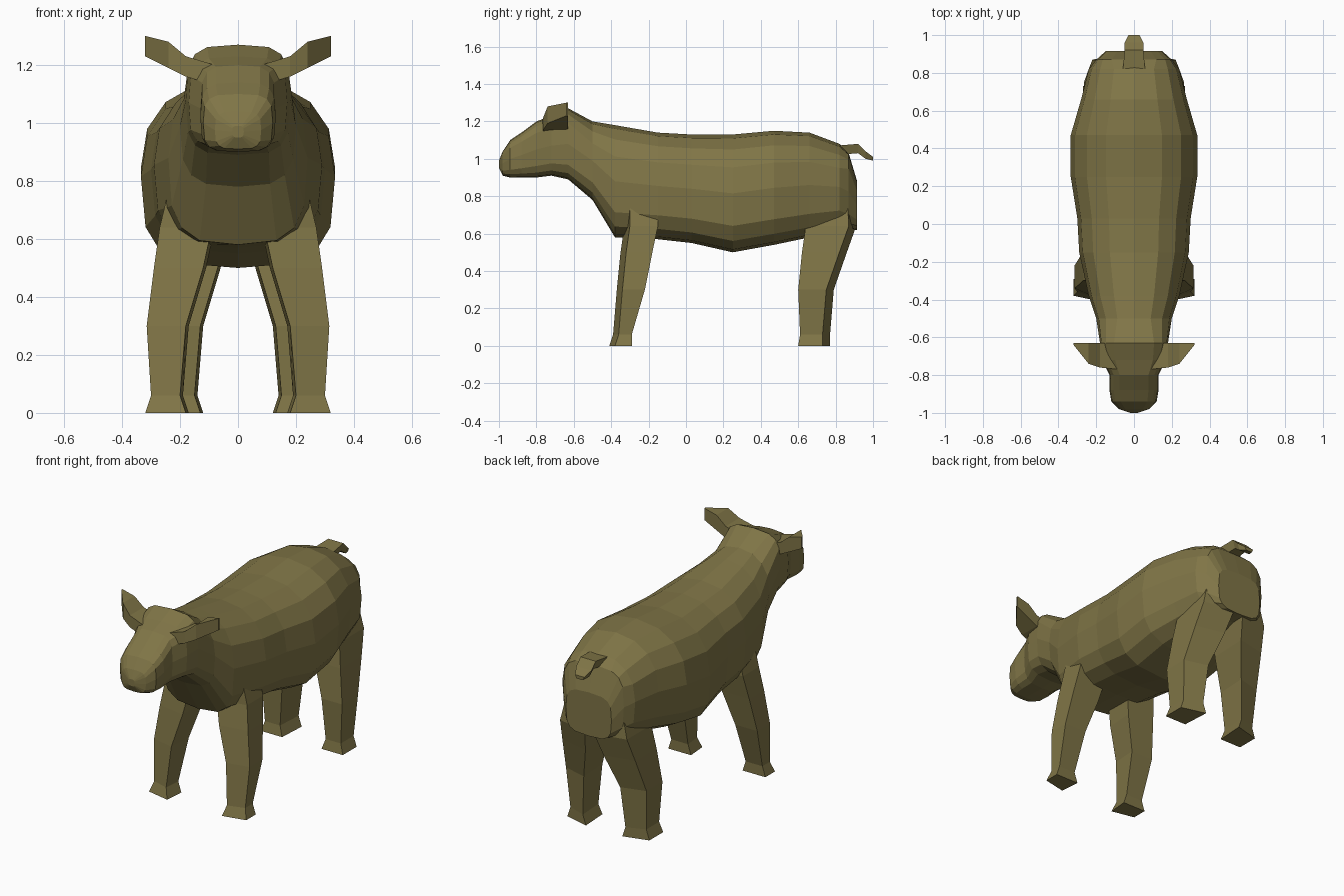
import bpy
import bmesh
from math import copysign, cos, pi, sin

if "Cube" in bpy.data.objects:
    bpy.data.objects.remove(bpy.data.objects["Cube"], do_unlink=True)

hide = bpy.data.materials.new("olive_hide")
hide.use_nodes = True
colour = (0.215, 0.178, 0.062, 1)
hide.diffuse_color = colour
hide.node_tree.nodes["Principled BSDF"].inputs["Base Color"].default_value = colour


def loft(name, rings):
    """Bridge equal-length rings of points and cap both ends."""
    bm = bmesh.new()
    loops = [[bm.verts.new(point) for point in ring] for ring in rings]
    for near, far in zip(loops, loops[1:]):
        for i in range(len(near)):
            bm.faces.new((near[i - 1], near[i], far[i], far[i - 1]))
    bm.faces.new(loops[0])
    bm.faces.new(loops[-1])
    bmesh.ops.recalc_face_normals(bm, faces=bm.faces)
    mesh = bpy.data.meshes.new(name)
    bm.to_mesh(mesh)
    bm.free()
    mesh.materials.append(hide)
    part = bpy.data.objects.new(name, mesh)
    bpy.context.collection.objects.link(part)


def mirrored_pair(name, rings):
    """Make the left part at +x and its mirror image on the right."""
    loft("left_" + name, rings)
    loft("right_" + name, [[(-x, y, z) for x, y, z in ring] for ring in rings])


def rounded(value, power):
    return copysign(abs(value) ** power, value)


def cross_section(y, top, bottom, half_width):
    """Sixteen-sided section: round back, flatter belly, boxy head and rump."""
    boxy = y < -0.6 or y > 0.85
    middle, half_height = (top + bottom) / 2, (top - bottom) / 2
    ring = []
    for step in range(16):
        angle = pi * step / 8
        power = 0.55 if boxy else 0.85 if cos(angle) > 0 else 0.62
        ring.append((half_width * rounded(sin(angle), power), y,
                     middle + half_height * rounded(cos(angle), power)))
    return ring


# Body, neck and head as one skin, from nose to rump
body_stations = [
    (-1, .99, .95, .02),
    (-.98, 1.04, .91, .08),
    (-.94, 1.1, .9, .12),
    (-.88, 1.14, .9, .13),
    (-.8, 1.2, .9, .13),
    (-.72, 1.23, .91, .17),
    (-.63, 1.27, .89, .18),
    (-.5, 1.2, .78, .2),
    (-.38, 1.18, .58, .24),
    (-.15, 1.14, .57, .29),
    (.03, 1.13, .55, .3),
    (.25, 1.13, .5, .335),
    (.47, 1.15, .54, .335),
    (.66, 1.14, .58, .28),
    (.82, 1.08, .62, .24),
    (.87, 1.03, .62, .2),
    (.915, .88, .62, .15)]
loft("body_and_head", [cross_section(*station) for station in body_stations])


def leg(name, front_edge, back_edge, front_bevel, back_bevel, shift):
    """Four-sided leg: every leg splays the same way, hoof to shoulder or haunch."""
    heights = (0, .06, .3, .5, .64, .85)
    inner_edge = (.17, .19, .17, .11, .08, .06)
    outer_edge = (.32, .3, .315, .29, .27, .22)
    rings = []
    for z, inner, outer, front, back in zip(
            heights, inner_edge, outer_edge, front_edge, back_edge):
        inner, outer = inner + shift, outer + shift
        rings.append([(inner + .01, front, z), (outer, front + front_bevel, z),
                      (outer, back - back_bevel, z), (inner, back, z)])
    mirrored_pair(name, rings)


# Front legs are bevelled towards the chest, hind legs towards the rump
leg("front_leg", (-.41, -.39, -.37, -.35, -.33, -.33),
    (-.29, -.29, -.22, -.18, -.15, -.15), front_bevel=.03, back_bevel=0, shift=0)
leg("hind_leg", (.6, .61, .6, .62, .64, .66),
    (.77, .77, .79, .86, .91, .9), front_bevel=0, back_bevel=.04, shift=-.05)


def ear_ring(x, front, top, bottom):
    back = -.63
    return [(x, front, top), (x, back, top), (x, back, bottom), (x, front, bottom)]


# Ears flare outwards and up, narrowing to the tip
mirrored_pair("ear", [
    ear_ring(.08, -.77, 1.2, 1.13),
    ear_ring(.18, -.76, 1.23, 1.16),
    ear_ring(.24, -.74, 1.28, 1.19),
    ear_ring(.32, -.64, 1.3, 1.23)])


def tail_ring(y, top, half_width, thickness):
    low, narrow = top - thickness, half_width * .7
    return [(-half_width, y, top), (half_width, y, top),
            (narrow, y, low), (-narrow, y, low)]


# Short tail arching off the rump
loft("tail", [
    tail_ring(.8, 1.07, .06, .05),
    tail_ring(.92, 1.08, .05, .05),
    tail_ring(.96, 1.04, .05, .04),
    tail_ring(1, 1.01, .03, .02)])
